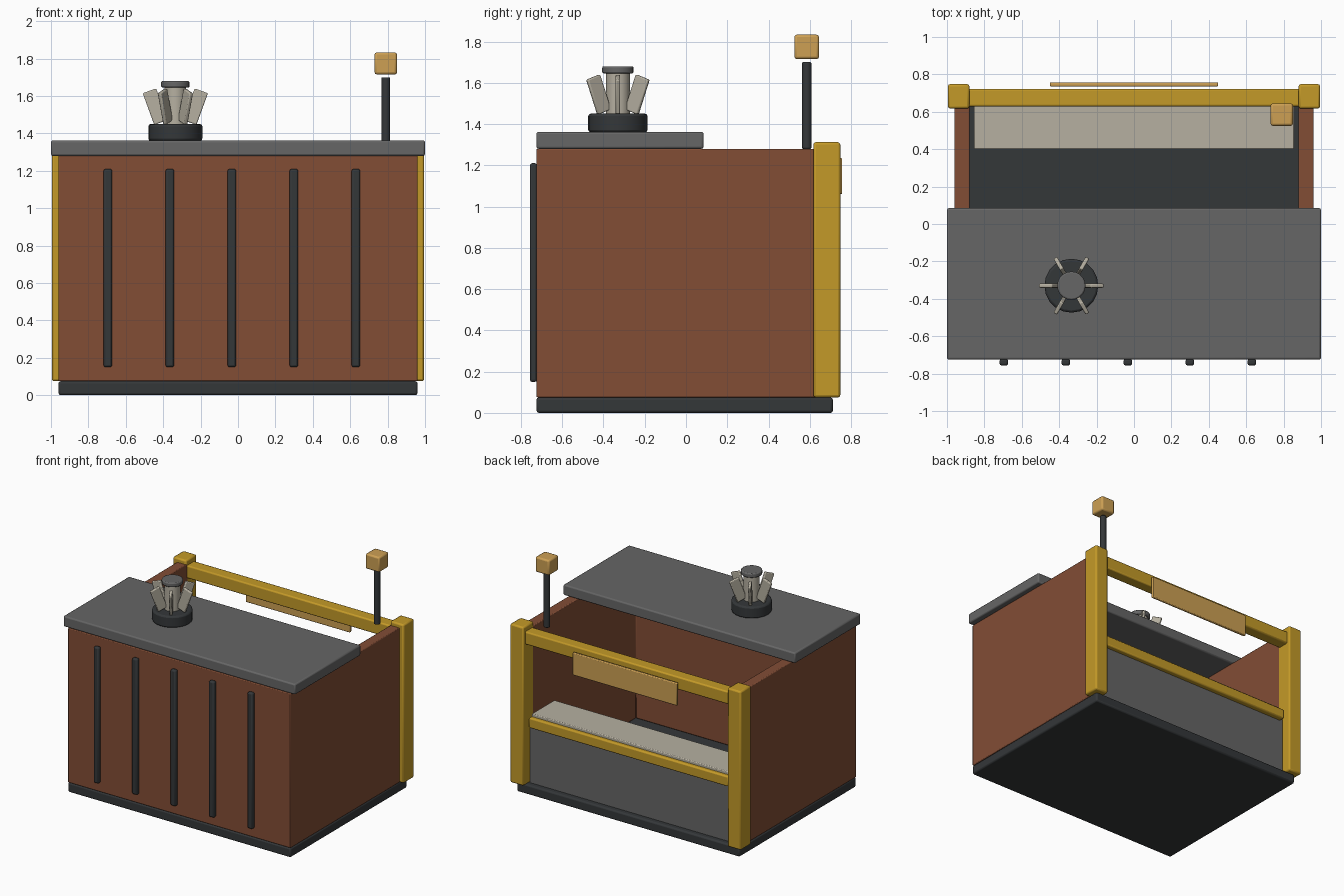
import bpy, bmesh, math
from mathutils import Matrix, Vector

if "Cube" in bpy.data.objects:
    bpy.data.objects.remove(bpy.data.objects["Cube"])


def material(name, rgb):
    m = bpy.data.materials.new(name)
    lin = [((c / 255 + 0.055) / 1.055) ** 2.4 for c in rgb]
    m.diffuse_color = (*lin, 1)
    m.use_nodes = True
    m.node_tree.nodes["Principled BSDF"].inputs["Base Color"].default_value = m.diffuse_color
    return m


BROWN = material("brown_panel", (130, 77, 53))
YELLOW = material("yellow_frame", (196, 154, 40))
DARK = material("dark_trim", (52, 55, 57))
GREY = material("grey_metal", (102, 102, 102))
PALE = material("pale_metal", (182, 176, 161))
TAN = material("tan_sign", (205, 160, 84))


def finish(name, bm, mat, bevel):
    bmesh.ops.recalc_face_normals(bm, faces=bm.faces)
    mesh = bpy.data.meshes.new(name)
    bm.to_mesh(mesh)
    bm.free()
    mesh.materials.append(mat)
    ob = bpy.data.objects.new(name, mesh)
    bpy.context.collection.objects.link(ob)
    if bevel:
        mod = ob.modifiers.new("edge_bevel", 'BEVEL')
        mod.width = bevel
        mod.segments = 2
        mod.limit_method = 'ANGLE'
        mod.angle_limit = math.radians(40)
    bpy.context.view_layer.objects.active = ob
    bpy.ops.object.select_all(action='DESELECT')
    ob.select_set(True)
    bpy.ops.object.shade_smooth_by_angle(angle=math.radians(35))
    return ob


def box(name, x, y, z, mat, bevel=0.01):
    """Box from (min, max) ranges on each axis."""
    bm = bmesh.new()
    bmesh.ops.create_cube(bm, size=1)
    for v in bm.verts:
        v.co = Vector([(a + b) / 2 + c * (b - a) for (a, b), c in zip((x, y, z), v.co)])
    return finish(name, bm, mat, bevel)


def cylinder(name, x, y, z, r, mat, sides=24, bevel=0.008):
    bm = bmesh.new()
    bmesh.ops.create_cone(bm, cap_ends=True, segments=sides, radius1=r, radius2=r,
                          depth=z[1] - z[0],
                          matrix=Matrix.Translation((x, y, sum(z) / 2)))
    return finish(name, bm, mat, bevel)


# Base plinth, also the inside floor
box("base", (-.96, .96), (-.725, .712), (0, .075), DARK, .012)

# U-shaped body: front wall and two side walls
bm = bmesh.new()
outline = [(-.96, -.725), (.96, -.725), (.96, .64), (.88, .64),
           (.88, -.64), (-.88, -.64), (-.88, .64), (-.96, .64)]
face = bm.faces.new([bm.verts.new((x, y, .075)) for x, y in outline])
top = bmesh.ops.extrude_face_region(bm, geom=[face])["geom"]
bmesh.ops.translate(bm, vec=(0, 0, 1.205),
                    verts=[g for g in top if isinstance(g, bmesh.types.BMVert)])
finish("body_walls", bm, BROWN, .006)

# Counter slab
box("counter_top", (-1, 1), (-.725, .085), (1.28, 1.362), GREY, .01)

# Vertical strips on the front
for i in range(5):
    x = -.696 + i * .3315
    box(f"front_strip_{i + 1}", (x - .023, x + .023), (-.757, -.722), (.15, 1.21), DARK, .011)

# Rear frame: posts, top beam, lower rail
for side, s in (("left", -1), ("right", 1)):
    box(f"rear_post_{side}", sorted((s * .88, s * .995)), (.617, .748), (.075, 1.312), YELLOW, .012)
box("rear_top_beam", (-.9, .9), (.628, .723), (1.17, 1.27), YELLOW, .01)
box("rear_lower_rail", (-.86, .86), (.64, .71), (.52, .6), YELLOW, .01)

# Rear panel, shelf and sign
box("rear_panel", (-.88, .88), (.63, .67), (.07, .54), GREY, .004)
box("shelf", (-.855, .855), (.4, .68), (.59, .622), PALE, .006)
box("rear_sign", (-.45, .45), (.735, .757), (1.06, 1.235), TAN, .006)

# Marker pole with cube
cylinder("pole", .79, .585, (1.28, 1.7), .023, DARK, 16, .006)
box("pole_cube", (.73, .85), (.525, .645), (1.715, 1.833), TAN, .012)

# Holder on the counter with six leaning blades
CX, CY = -.335, -.33
cylinder("holder_base", CX, CY, (1.36, 1.45), .144, DARK, 20, .012)
cylinder("holder_column", CX, CY, (1.44, 1.65), .058, PALE, 16, 0)
cylinder("holder_cap", CX, CY, (1.645, 1.68), .076, GREY, 20, .008)
for i in range(6):
    blade = box(f"holder_blade_{i + 1}", (-.038, .038), (-.011, .011), (-.09, .09), PALE, .006)
    blade.matrix_world = (Matrix.Translation((CX, CY, 1.543))
                          @ Matrix.Rotation(math.radians(60 * i), 4, 'Z')
                          @ Matrix.Translation((.108, 0, 0))
                          @ Matrix.Rotation(math.radians(20), 4, 'Y'))
